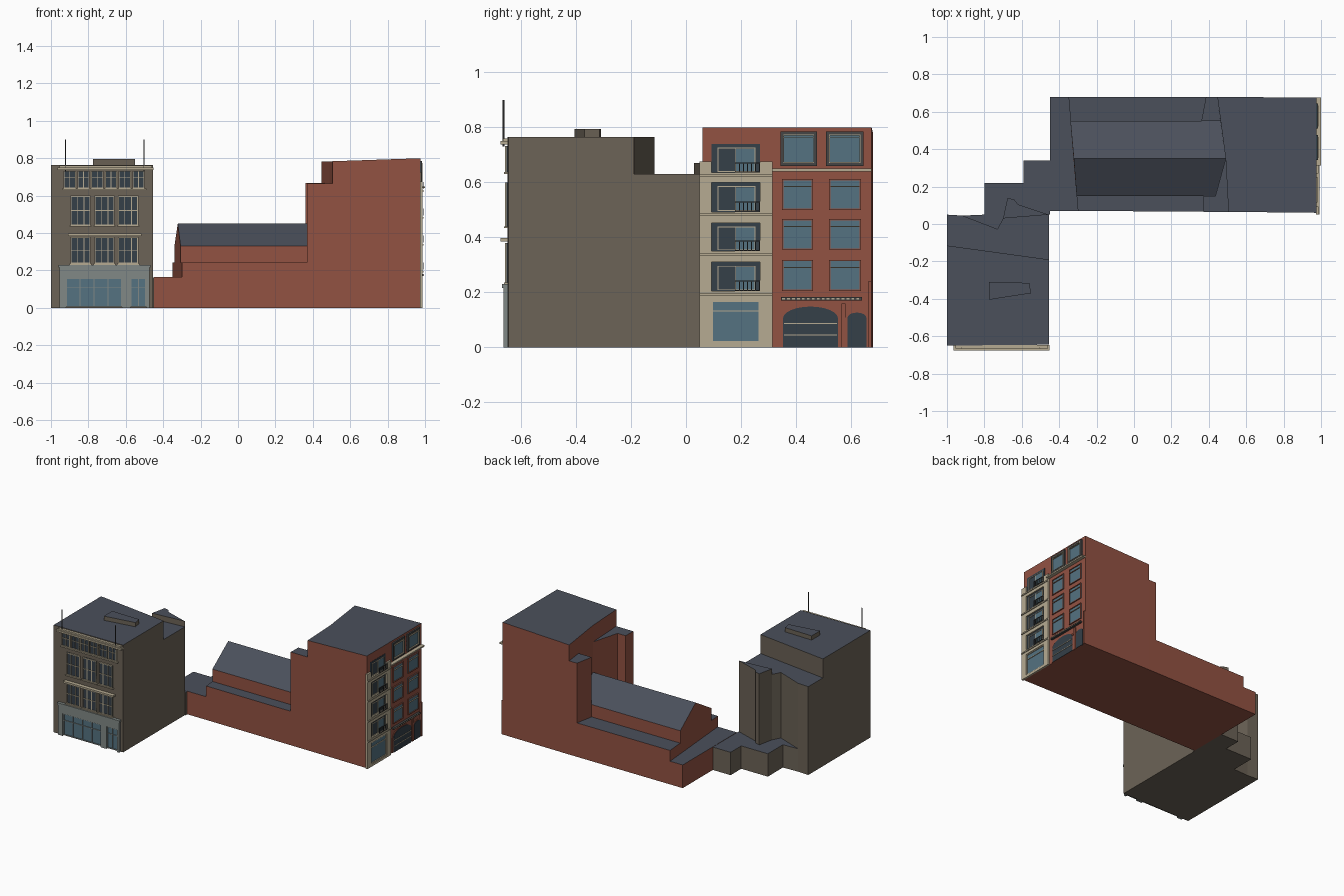
import bpy, bmesh, math

if "Cube" in bpy.data.objects:
    bpy.data.objects.remove(bpy.data.objects["Cube"])


def mat(name, r, g, b):
    m = bpy.data.materials.new(name)
    m.diffuse_color = (r, g, b, 1)
    m.use_nodes = True
    m.node_tree.nodes["Principled BSDF"].inputs["Base Color"].default_value = m.diffuse_color
    return m


BROWN = mat("brown_stone", .15, .125, .095)
BRICK = mat("red_brick", .29, .085, .055)
SLATE = mat("slate_roof", .07, .08, .105)
CREAM = mat("cream_stone", .47, .41, .29)
GLASS = mat("blue_glass", .09, .17, .22)
DARK = mat("dark_glass", .035, .05, .065)
GREY = mat("grey_shopfront", .22, .25, .24)
METAL = mat("dark_metal", .06, .06, .06)


def finish(name, bm, mats):
    bmesh.ops.recalc_face_normals(bm, faces=bm.faces)
    me = bpy.data.meshes.new(name)
    for m in mats:
        me.materials.append(m)
    if len(mats) > 1:
        for f in bm.faces:
            f.material_index = 1 if f.normal.z > .3 else 0
    bm.to_mesh(me)
    bm.free()
    ob = bpy.data.objects.new(name, me)
    bpy.context.collection.objects.link(ob)
    return ob


def loft(bm, a, b):
    """Solid between two matching vertex rings."""
    a = [bm.verts.new(p) for p in a]
    b = [bm.verts.new(p) for p in b]
    bm.faces.new(a)
    bm.faces.new(b)
    for i in range(len(a)):
        j = (i + 1) % len(a)
        bm.faces.new((a[i], a[j], b[j], b[i]))


def prism(name, pts, z0, z1, wall, roof=SLATE):
    """Footprint raised to z1, which may be a function of x."""
    bm = bmesh.new()
    top = z1 if callable(z1) else (lambda x: z1)
    loft(bm, [(x, y, z0) for x, y in pts], [(x, y, top(x)) for x, y in pts])
    return finish(name, bm, [wall, roof])


def on_wall(side, u, z, d):
    """Facade coordinates (along, height, outwards) to world."""
    return (u, -.65 - d, z) if side == "front" else (.975 + d, u, z)


def panels(side, name, rects, d, m, d0=-.002):
    """Several facade slabs (u0, u1, z0, z1) joined in one object."""
    bm = bmesh.new()
    for u0, u1, z0, z1 in rects:
        ring = [(u0, z0), (u1, z0), (u1, z1), (u0, z1)]
        loft(bm, [on_wall(side, u, z, d0) for u, z in ring],
             [on_wall(side, u, z, d) for u, z in ring])
    return finish(name, bm, [m])


def bars(u0, u1, z0, z1, t, us=(), zs=()):
    """Frame rectangles, plus mullions at fractions us and zs."""
    r = [(u0, u0 + t, z0, z1), (u1 - t, u1, z0, z1),
         (u0 + t, u1 - t, z0, z0 + t), (u0 + t, u1 - t, z1 - t, z1)]
    h = t * .35
    r += [(u0 + f * (u1 - u0) - h, u0 + f * (u1 - u0) + h, z0 + t, z1 - t) for f in us]
    r += [(u0 + t, u1 - t, z0 + f * (z1 - z0) - h, z0 + f * (z1 - z0) + h) for f in zs]
    return r


def window_row(side, name, spans, z0, z1, glass, frame, t=.007, us=(), zs=(), d=.008):
    panels(side, name + "_glass", [(a, b, z0, z1) for a, b in spans], .003, glass)
    panels(side, name + "_frames",
           [r for a, b in spans for r in bars(a, b, z0, z1, t, us, zs)], d, frame)


# Brown building: front block, lower rear block, raised stair tower, low annex
prism("brown_main_block", [(-1, -.65), (-.455, -.645), (-.455, -.19), (-1, -.115)], 0, .765, BROWN)
prism("brown_rear_block", [(-1, -.115), (-.455, -.19), (-.455, .05), (-.70, .03),
                           (-.73, -.027), (-.917, .045), (-1, .05)], 0, .63, BROWN)
prism("brown_stair_tower", [(-.70, .03), (-.455, .05), (-.62, .105), (-.64, .13), (-.676, .14)],
      0, .67, BROWN)
prism("brown_low_annex", [(-.917, .045), (-.73, -.027), (-.70, .03), (-.45, .05), (-.45, .34), (-.59, .34),
                          (-.59, .22), (-.80, .22), (-.80, .05)], 0, .163, BROWN)
prism("roof_skylight", [(-.775, -.405), (-.55, -.37), (-.56, -.315), (-.775, -.31)], .76, .795, BROWN)

# Red building: low end, terrace base, tall block, two shafts
prism("red_low_end", [(-.45, .07), (-.30, .07), (-.35, .68), (-.45, .68)], 0, .165, BRICK)
prism("red_terrace_base", [(-.30, .07), (.505, .065), (.49, .35), (.446, .68), (-.35, .68)], 0, .242, BRICK)
prism("red_tall_block", [(.505, .065), (.975, .06), (.975, .675), (.446, .68), (.49, .35)],
      0, lambda x: .782 + (x - .446) * .034, BRICK)
prism("red_front_shaft", [(.37, .0655), (.505, .065), (.49, .35), (.435, .15), (.372, .15)], .242, .665, BRICK)
prism("red_rear_shaft", [(.36, .55), (.463, .55), (.446, .68), (.385, .68)], .242, .668, BRICK)

# Gabled hall on the terrace
bm = bmesh.new()
hall = [(.15, .24, -.307, .44), (.15, .33, -.307, .44), (.35, .45, -.322, .49),
        (.55, .33, -.34, .463), (.55, .24, -.34, .463)]
loft(bm, [(a, y, z) for y, z, a, b in hall], [(b, y, z) for y, z, a, b in hall])
finish("gabled_hall", bm, [BRICK, SLATE])

# Brown facade windows
F = "front"
top = [(-.932 + i * .0735, -.867 + i * .0735) for i in range(6)]
mid = [(-.896, -.788), (-.767, -.66), (-.641, -.533)]
window_row(F, "attic_windows", top, .638, .733, DARK, CREAM, .005, (.5,), (.6,))
window_row(F, "upper_windows", mid, .44, .6, DARK, CREAM, .006, (1 / 3, 2 / 3), (.5,))
window_row(F, "middle_windows", mid, .236, .38, DARK, CREAM, .006, (1 / 3, 2 / 3), (.5,))
# Brown facade ledges
panels(F, "brown_cornice", [(-.965, -.452, .738, .75)], .025, CREAM)
panels(F, "brown_cornice_base", [(-.955, -.46, .75, .76)], .016, CREAM)
panels(F, "brown_ledge", [(-.91, -.515, .385, .398)], .025, CREAM)
panels(F, "window_sills", [(-.94, -.49, .63, .638)] +
       [(a - .006, b + .006, z - .006, z) for a, b in mid for z in (.44, .236)], .013, CREAM)
# Shopfront built as piers and lintel round the glazing
panels(F, "shopfront", [(-.955, -.92, 0, .23), (-.62, -.575, 0, .23), (-.49, -.473, 0, .23),
                        (-.92, -.62, .16, .23), (-.575, -.49, .16, .23)], .014, GREY)
panels(F, "shopfront_cap", [(-.96, -.468, .215, .23)], .02, GREY)
window_row(F, "shop_window", [(-.92, -.62)], .005, .16, GLASS, GREY, .006, (.25, .5, .75), (.68,))
window_row(F, "shop_door", [(-.575, -.49)], .005, .16, GLASS, GREY, .006, (.5,), (.68,))
# Poles
for i, x in enumerate((-.923, -.503)):
    bpy.ops.mesh.primitive_cylinder_add(vertices=6, radius=.003, depth=.17, location=(x, -.664, .815))
    bpy.context.object.name = f"flagpole_{i + 1}"
    bpy.context.object.data.materials.append(METAL)

# Cream bay on the red facade: piers and spandrels leave real openings
R = "right"
floors = [(.205, .31), (.35, .453), (.493, .6), (.635, .74)]
edges = [0, .017, .17] + [z for f in floors[:3] for z in f] + [.635]
panels(R, "cream_bay", [(.05, .093, 0, .675), (.27, .315, 0, .675)] +
       [(.093, .27, edges[i], edges[i + 1]) for i in range(0, len(edges), 2)
        if i + 1 < len(edges)], .012, CREAM)
panels(R, "cream_bay_ledges", [(.05, .315, z, z + .009) for z in (.188, .333, .477, .62)], .018, CREAM)
window_row(R, "bay_shop_window", [(.093, .27)], .017, .17, GLASS, CREAM, .006, (), (.75,))
panels(R, "bay_openings", [(.093, .27, a, b) for a, b in floors], .002, DARK)
panels(R, "bay_glass", [(.18, .25, a + .005, b - .018) for a, b in floors], .004, GLASS)
panels(R, "bay_glazing_bars", [r for a, b in floors for r in
       bars(.115, .252, a + .003, b - .014, .003, (.48,))], .006, CREAM)
# Balcony railings
rails = []
for a, b in floors:
    rails += [(.178, .27, a + .034, a + .038), (.178, .27, a, a + .004)]
    rails += [(.178 + i * .0147, .181 + i * .0147, a, a + .036) for i in range(7)]
panels(R, "balcony_railings", rails, .018, METAL, .014)

# Brick section windows
cols = [(.35, .462), (.52, .637)]
for i, (a, b) in enumerate([(.205, .318), (.355, .467), (.5, .612)]):
    window_row(R, f"brick_windows_{i + 1}", cols, a, b, GLASS, BRICK, .005, (), (.75,))
    panels(R, f"brick_window_bars_{i + 1}", [(u + .006, v - .006, a + .083, a + .087) for u, v in cols], .009, CREAM)
wide = [(.343, .477), (.51, .645)]
window_row(R, "top_windows", wide, .66, .785, GLASS, METAL, .012, (), (), .01)
panels(R, "top_window_trim", [r for a, b in wide for r in
       bars(a + .011, b - .011, .671, .774, .003, (), (.9,))], .012, CREAM)
# Cornice and sign band
panels(R, "brick_cornice", [(.312, .675, .64, .65)], .025, CREAM)
panels(R, "sign_band", [(.345, .64, .17, .182)], .016, METAL)
panels(R, "sign_band_studs", [(.35 + i * .018, .36 + i * .018, .173, .179) for i in range(16)], .019, CREAM)
panels(R, "brick_edge_pier", [(.662, .675, 0, .24)], .01, BRICK)
panels(R, "brick_centre_pier", [(.565, .58, 0, .16)], .008, BRICK)


# Arched garage entrance and side door
def arch(name, u0, u1, spring, rise, d, m):
    c, r = (u0 + u1) / 2, (u1 - u0) / 2
    ring = [(u0, 0), (u1, 0)] + [(c + r * math.cos(k * math.pi / 12), spring + rise * math.sin(k * math.pi / 12))
                                 for k in range(13)]
    bm = bmesh.new()
    loft(bm, [on_wall(R, u, z, -.002) for u, z in ring], [on_wall(R, u, z, d) for u, z in ring])
    finish(name, bm, [m])


for name, u0, u1, spring, rise in (("garage_arch", .353, .553, .105, .043), ("side_door", .588, .656, .108, .018)):
    arch(name + "_surround", u0 - .007, u1 + .007, spring, rise + .007, .004, BRICK)
    arch(name, u0, u1, spring, rise, .007, DARK)
panels(R, "garage_bars", [(.356, .55, z, z + .004) for z in (.043, .084)], .01, CREAM)
